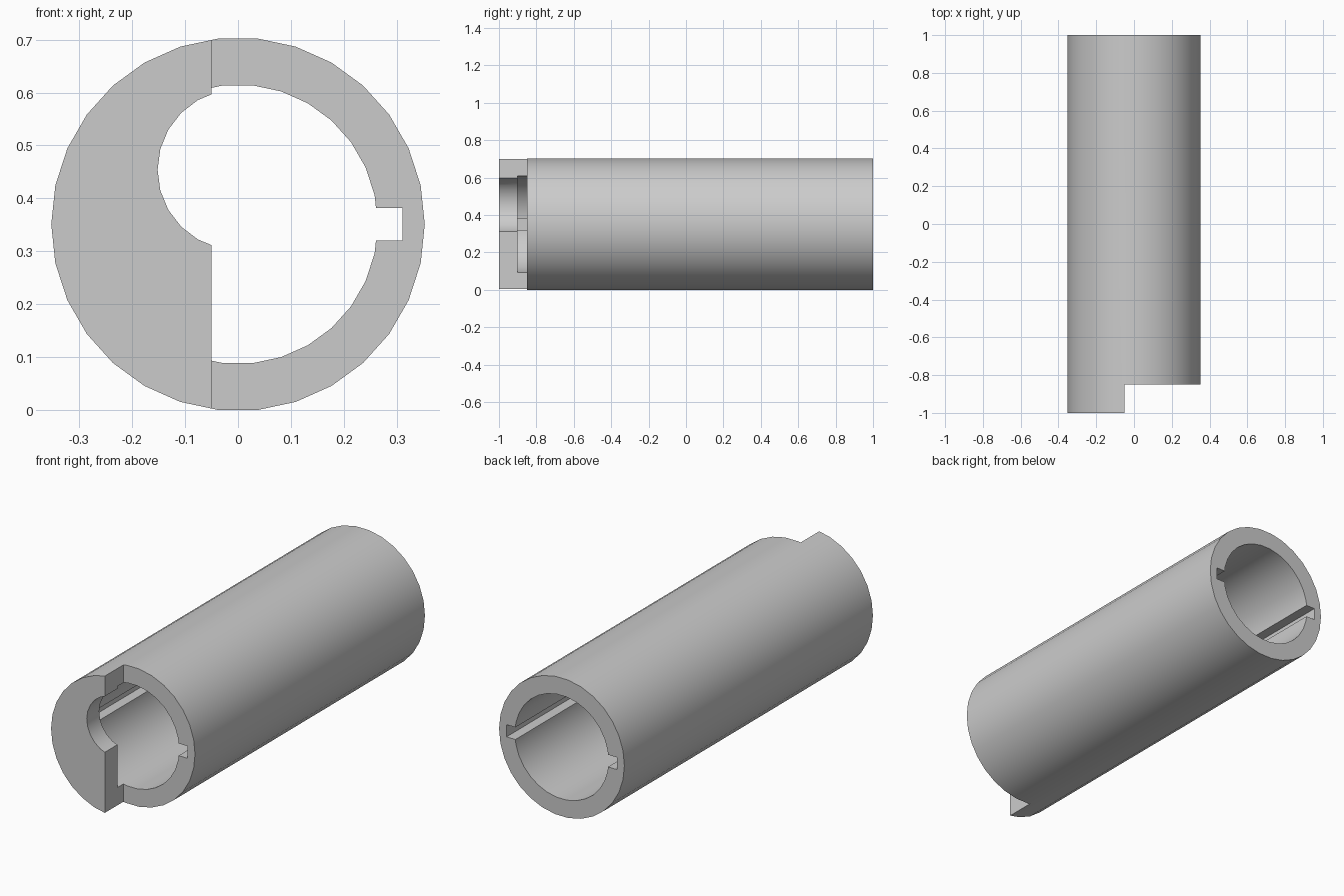
import bpy, bmesh
from math import cos, sin, radians, tau

cube = bpy.data.objects.get("Cube")
if cube:
    bpy.data.objects.remove(cube, do_unlink=True)

OUTER, BORE, AXIS_Z = 0.353, 0.264, 0.351
FRONT, BACK = -1.0, 1.0
STEP_Y, BORE_Y, STEP_X = -0.85, -0.9, -0.05
KEY_DEPTH, KEY_HALF = 0.311, 0.031


def circle(radius, sides, z):
    return [(radius * cos(tau * i / sides), z + radius * sin(tau * i / sides))
            for i in range(sides)]


def prism(name, profile, y0, y1):
    """Extrude an (x, z) outline along y."""
    bm = bmesh.new()
    base = bm.faces.new([bm.verts.new((x, y0, z)) for x, z in profile])
    grown = bmesh.ops.extrude_face_region(bm, geom=[base])["geom"]
    moved = [v for v in grown if isinstance(v, bmesh.types.BMVert)]
    bmesh.ops.translate(bm, vec=(0, y1 - y0, 0), verts=moved)
    bmesh.ops.recalc_face_normals(bm, faces=bm.faces)
    mesh = bpy.data.meshes.new(name)
    bm.to_mesh(mesh)
    bm.free()
    obj = bpy.data.objects.new(name, mesh)
    bpy.context.collection.objects.link(obj)
    return obj


def cut(target, cutter):
    cutter.hide_render = True
    mod = target.modifiers.new("cut", "BOOLEAN")
    mod.operation, mod.solver, mod.object = "DIFFERENCE", "EXACT", cutter
    bpy.context.view_layer.objects.active = target
    bpy.ops.object.modifier_apply(modifier=mod.name)
    bpy.data.objects.remove(cutter, do_unlink=True)


# Bore outline with a square keyway on each side
half_side = radians(6)
key_x = BORE - KEY_HALF * sin(half_side) / cos(half_side)
bore_outline = []
for i, point in enumerate(circle(BORE, 30, AXIS_Z)):
    if i in (0, 15):
        s = 1 if i == 0 else -1
        bore_outline += [(s * x, AXIS_Z + s * z) for x, z in (
            (key_x, -KEY_HALF), (KEY_DEPTH, -KEY_HALF),
            (KEY_DEPTH, KEY_HALF), (key_x, KEY_HALF))]
    else:
        bore_outline.append(point)

# Tube body, bored from the back, with a stepped front lip
body = prism("tube_body", circle(OUTER, 30, AXIS_Z), FRONT, BACK)
cut(body, prism("bore_cutter", bore_outline, BORE_Y, BACK + 0.1))
cut(body, prism("lip_hole_cutter", circle(0.152, 24, 0.454), FRONT - 0.1, BORE_Y + 0.03))
cut(body, prism("step_cutter", [(STEP_X, -1), (1, -1), (1, 1), (STEP_X, 1)],
                FRONT - 0.1, STEP_Y))

# Plain grey finish
grey = bpy.data.materials.new("grey")
grey.use_nodes = True
colour = (0.6, 0.6, 0.6, 1)
grey.diffuse_color = colour
grey.node_tree.nodes["Principled BSDF"].inputs["Base Color"].default_value = colour
body.data.materials.clear()
body.data.materials.append(grey)
for face in body.data.polygons:
    face.material_index = 0

# Smooth round walls, crisp corners
bpy.ops.object.select_all(action="DESELECT")
body.select_set(True)
bpy.context.view_layer.objects.active = body
bpy.ops.object.shade_smooth_by_angle(angle=radians(25))
